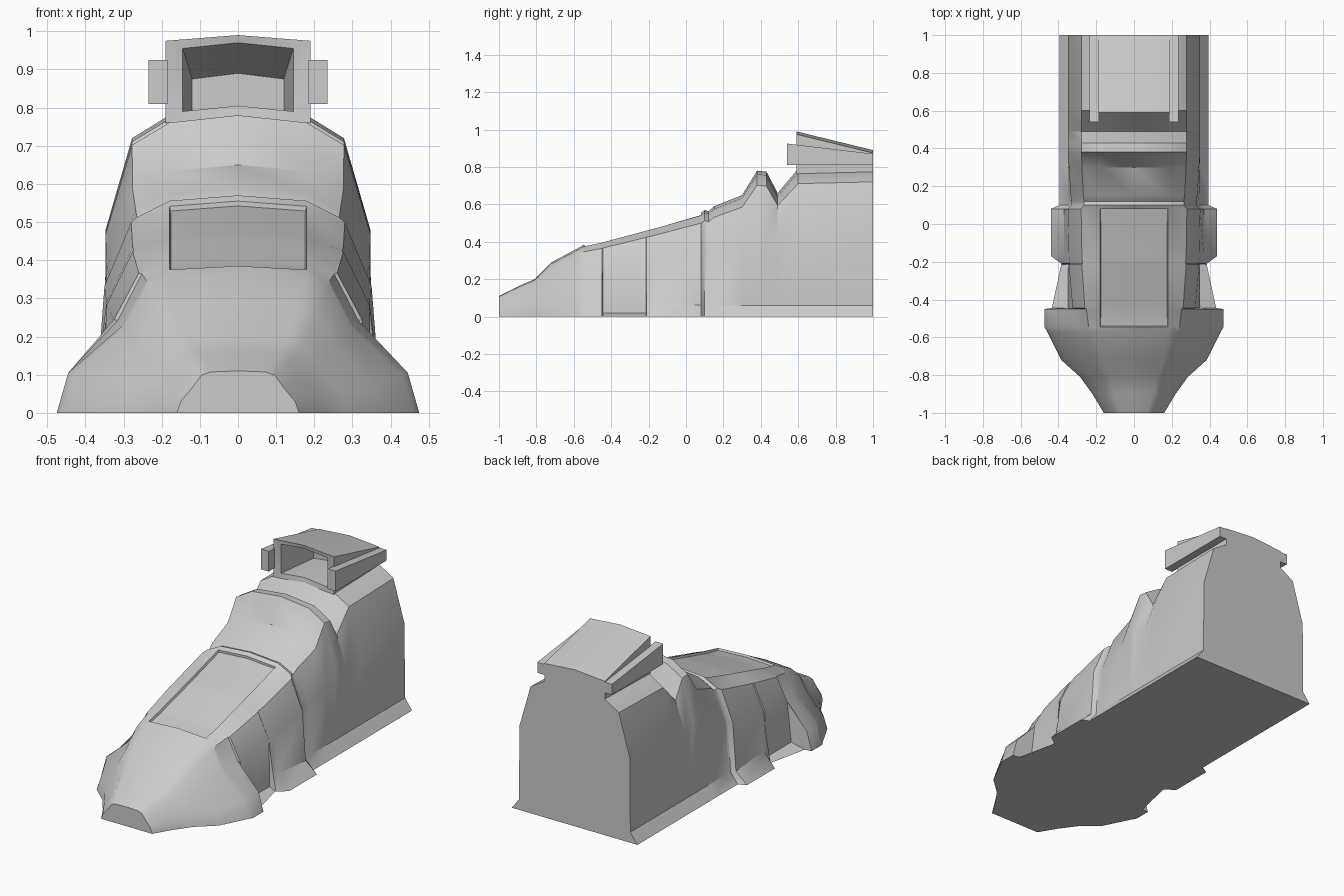
import bpy, bmesh
from math import radians
from mathutils import Vector

if "Cube" in bpy.data.objects:
    bpy.data.objects.remove(bpy.data.objects["Cube"])


def loft(name, loops, panel=None, angle=35):
    """Skin a row of closed loops, cap both ends, optionally sink a top panel."""
    bm = bmesh.new()
    rings = [[bm.verts.new(p) for p in loop] for loop in loops]
    n = len(rings[0])
    for a, b in zip(rings, rings[1:]):
        for i in range(n):
            j = (i + 1) % n
            bm.faces.new((a[i], a[j], b[j], b[i]))
    bm.faces.new(rings[0])
    bm.faces.new(rings[-1])
    bmesh.ops.recalc_face_normals(bm, faces=bm.faces)
    bm.normal_update()
    if panel:
        y0, y1, w = panel
        top = [f for f in bm.faces if f.normal.z > 0.5 and all(
            abs(v.co.x) < w and y0 - 1e-4 < v.co.y < y1 + 1e-4 for v in f.verts)]
        bmesh.ops.inset_region(bm, faces=top, thickness=0.004, depth=-0.012)
    mesh = bpy.data.meshes.new(name)
    bm.to_mesh(mesh)
    bm.free()
    ob = bpy.data.objects.new(name, mesh)
    bpy.context.collection.objects.link(ob)
    bpy.ops.object.select_all(action='DESELECT')
    ob.select_set(True)
    bpy.context.view_layer.objects.active = ob
    bpy.ops.object.shade_smooth_by_angle(angle=radians(angle))
    return ob


def body_loop(y, base, low, low_z, mid, top):
    """Symmetric arched cross-section with a flared skirt."""
    half = [(base, 0), (low, low_z), (mid, max(0.6 * top, low_z + 0.02)),
            (0.8 * mid, 0.9 * top), (min(0.18, 0.6 * mid), 0.975 * top)]
    pts = half + [(0, top)] + [(-x, z) for x, z in reversed(half)]
    return [Vector((x, y, z)) for x, z in pts]


# Main body: y, skirt width, lower width and height, middle width, top height
stations = [
    (-1.0, .16, .15, .03, .12, .11),
    (-.90, .22, .21, .05, .17, .16),
    (-.81, .285, .27, .06, .21, .20),
    (-.72, .385, .36, .07, .26, .29),
    (-.57, .46, .43, .10, .30, .37),
    (-.545, .475, .445, .105, .30, .385),
    (-.45, .475, .445, .105, .315, .405),
    (-.445, .435, .35, .02, .325, .407),
    (-.215, .385, .35, .02, .345, .47),
    (-.21, .385, .36, .14, .34, .472),
    (-.17, .44, .37, .08, .345, .482),
    (.08, .44, .37, .06, .35, .555),
    (.10, .395, .35, .06, .33, .57),
    (.12, .395, .35, .06, .33, .563),
    (.15, .395, .35, .06, .335, .59),
    (.30, .395, .35, .06, .345, .65),
    (.38, .395, .35, .06, .347, .78),
    (.43, .395, .35, .06, .347, .775),
    (.49, .395, .35, .06, .347, .66),
    (.60, .395, .35, .06, .347, .79),
    (1.0, .395, .35, .06, .347, .80),
]
loft("hull", [body_loop(*s) for s in stations], panel=(-.545, .08, .19))


# Roof scoop: recess back, mouth, outer front, outer rear
def scoop_loop(y, w, bottom, top):
    d = 0.015
    return [(w, y, bottom - d), (w, y, top - d), (0, y, top),
            (-w, y, top - d), (-w, y, bottom - d), (0, y, bottom)]


loft("roof_scoop", [scoop_loop(.85, .12, .80, .89),
                    scoop_loop(.595, .145, .805, .97),
                    scoop_loop(.59, .19, .775, .99),
                    scoop_loop(1.0, .19, .775, .89)], angle=30)

# Side rails beside the scoop
for side, label in ((1, "right"), (-1, "left")):
    loft("scoop_rail_" + label,
         [[(side * x, y, z) for x, z in ((.185, .81), (.235, .81), (.235, t), (.185, t))]
          for y, t in ((.54, .925), (1.0, .87))], angle=30)
